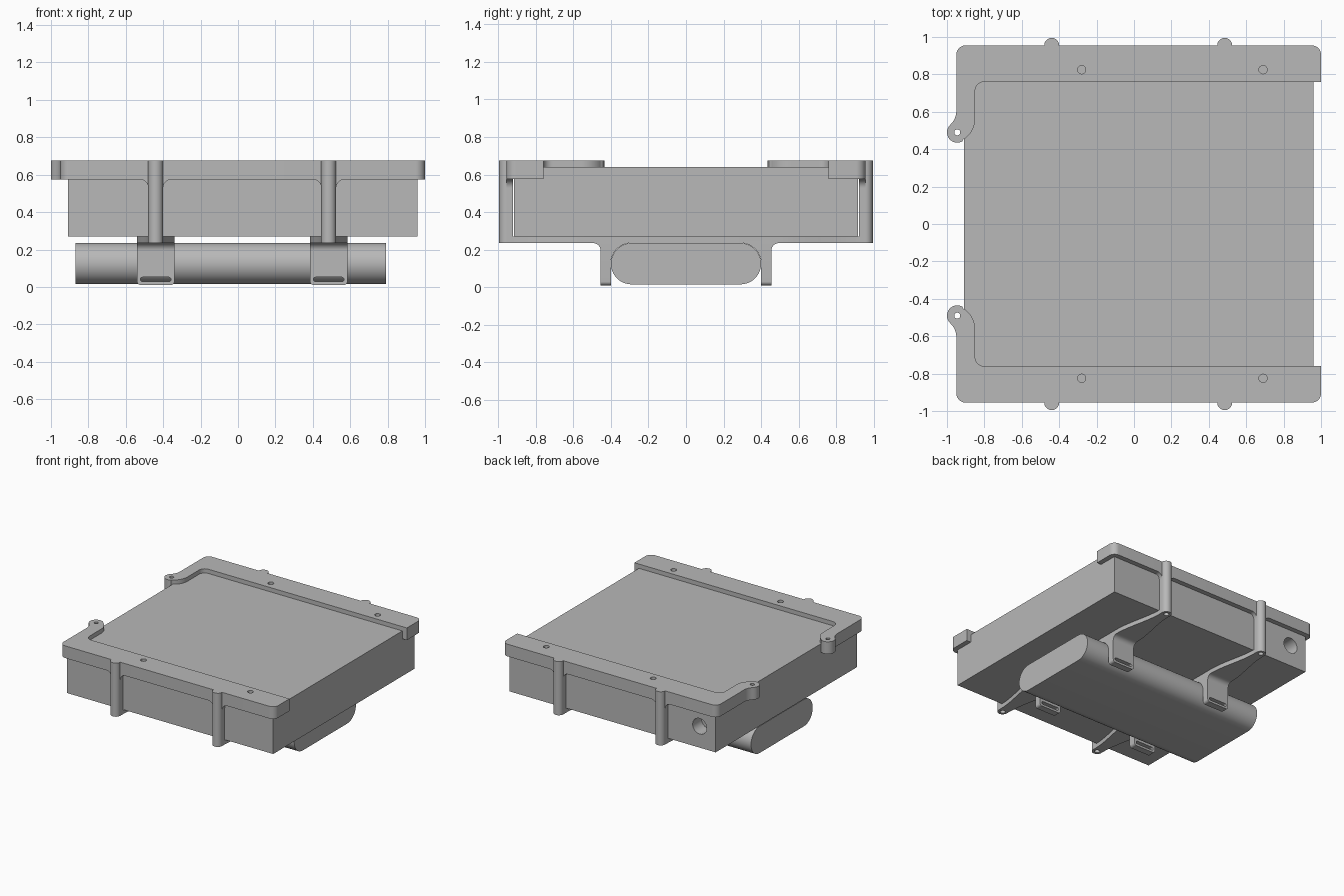
import bpy
import bmesh
from math import cos, sin, radians

cube = bpy.data.objects.get("Cube")
if cube:
    bpy.data.objects.remove(cube, do_unlink=True)

GREY = bpy.data.materials.new("plain grey")
GREY.use_nodes = True
GREY.diffuse_color = (0.48, 0.48, 0.48, 1)
GREY.node_tree.nodes["Principled BSDF"].inputs["Base Color"].default_value = (0.48, 0.48, 0.48, 1)


def arc(cx, cy, r, start, end, n=10):
    """Points along a circular arc, angles in degrees."""
    angles = [radians(start + (end - start) * i / n) for i in range(n + 1)]
    return [(cx + r * cos(a), cy + r * sin(a)) for a in angles]


def circle(cx, cy, r):
    return arc(cx, cy, r, 0, 352.5, 47)


def rect(u0, u1, v0, v1):
    return [(u0, v0), (u1, v0), (u1, v1), (u0, v1)]


def extrude(name, outline, axis, start, end):
    """Prism from a 2D outline, pushed along one axis."""
    place = {"x": lambda u, v: (start, u, v),
             "y": lambda u, v: (u, start, v),
             "z": lambda u, v: (u, v, start)}[axis]
    step = [(end - start) if axis == a else 0 for a in "xyz"]
    bm = bmesh.new()
    face = bm.faces.new([bm.verts.new(place(u, v)) for u, v in outline])
    new = bmesh.ops.extrude_face_region(bm, geom=[face])["geom"]
    verts = [g for g in new if isinstance(g, bmesh.types.BMVert)]
    bmesh.ops.translate(bm, verts=verts, vec=step)
    bmesh.ops.remove_doubles(bm, verts=bm.verts, dist=0.0001)
    bmesh.ops.recalc_face_normals(bm, faces=bm.faces)
    mesh = bpy.data.meshes.new(name)
    bm.to_mesh(mesh)
    bm.free()
    mesh.materials.append(GREY)
    obj = bpy.data.objects.new(name, mesh)
    bpy.context.collection.objects.link(obj)
    smooth(mesh)
    return obj


def smooth(mesh):
    for p in mesh.polygons:
        p.use_smooth = True
    mesh.set_sharp_from_angle(angle=radians(35))


def cut(obj, *cutters):
    """Subtract the cutters and bake the result."""
    for c in cutters:
        c.hide_render = True
        mod = obj.modifiers.new("hole", "BOOLEAN")
        mod.operation = "DIFFERENCE"
        mod.solver = "EXACT"
        mod.object = c
    deps = bpy.context.evaluated_depsgraph_get()
    mesh = bpy.data.meshes.new_from_object(obj.evaluated_get(deps))
    obj.modifiers.clear()
    obj.data = mesh
    smooth(mesh)
    for c in cutters:
        bpy.data.objects.remove(c, do_unlink=True)


# Main case with a round port in the back face
case = extrude("case", rect(-0.91, 0.96, -0.915, 0.915), "z", 0.27, 0.64)
cut(case, extrude("port_cutter", circle(-0.765, 0.446, 0.064), "y", 0.8, 1.0))

# Flat battery with rounded long sides
pill = arc(0.29, 0.125, 0.11, -90, 90, 20) + arc(-0.29, 0.125, 0.11, 90, 270, 20)
extrude("battery", pill, "x", -0.87, 0.79)

# Rail outline: straight bar, rounded corners and a hooked screw tab
rail_outline = ([(1.0, 0.76)]
                + arc(0.95, 0.905, 0.05, 0, 90)
                + arc(-0.90, 0.905, 0.05, 90, 180)
                + arc(-1.05, 0.605, 0.10, 0, -45)
                + arc(-0.945, 0.49, 0.055, 135, 300, 16)
                + arc(-0.975, 0.56, 0.125, -60, 0)
                + arc(-0.80, 0.71, 0.05, 180, 90))

POSTS = (-0.44, 0.485)

for side, label in ((-1, "front"), (1, "back")):
    # Top rail with screw holes
    rail = extrude(label + "_rail", [(x, side * y) for x, y in rail_outline], "z", 0.575, 0.675)
    cut(rail,
        extrude("tab_cutter", circle(-0.945, side * 0.49, 0.016), "z", 0.5, 0.8),
        *[extrude("screw_cutter", circle(x, side * 0.825, 0.022), "z", 0.62, 0.8)
          for x in (-0.28, 0.69)])

    for px in POSTS:
        # Upright post with a screw hole from below
        half_round = [(px + 0.04, 0.922)] + arc(px, 0.955, 0.04, 0, 180, 16) + [(px - 0.04, 0.922)]
        post = extrude(label + "_post", [(x, side * y) for x, y in half_round], "z", 0.235, 0.675)
        cut(post, extrude("post_cutter", circle(px, side * 0.955, 0.02), "z", 0.2, 0.33))

        # Curved webs joining post and rail
        for d in (-1, 1):
            web = [(px + d * 0.03, 0.58), (px + d * 0.085, 0.58)]
            web += [(px + d * (u - px), v) for u, v in arc(px + 0.085, 0.53, 0.045, 90, 180)]
            web += [(px + d * 0.03, 0.53)]
            extrude(label + "_web", web, "y", side * 0.922, side * 0.955)

        # Strap clip hanging beside the battery, with a slot
        clip_outline = (arc(px - 0.08, 0.03, 0.02, 180, 270) + arc(px + 0.08, 0.03, 0.02, 270, 360)
                        + [(px + 0.1, 0.25), (px - 0.1, 0.25)])
        clip = extrude(label + "_clip", clip_outline, "y", side * 0.40, side * 0.455)
        slot = (arc(px + 0.07, 0.04, 0.012, -90, 90) + arc(px - 0.07, 0.04, 0.012, 90, 270))
        cut(clip, extrude("slot_cutter", slot, "y", side * 0.3, side * 0.5))

        # Inner saddle against the battery and outer fillet under the arm
        saddle = arc(0.29, 0.125, 0.111, 0, 90) + [(0.29, 0.245), (0.41, 0.245), (0.41, 0.125)]
        fillet = arc(0.495, 0.195, 0.04, 180, 90) + [(0.495, 0.24), (0.45, 0.24), (0.45, 0.195)]
        for part, shape in (("_saddle", saddle), ("_fillet", fillet)):
            extrude(label + part, [(side * y, z) for y, z in shape], "x", px - 0.1, px + 0.1)

# Cross arms under the case, narrow at the posts and wide over the battery
for px in POSTS:
    edge = []
    for i in range(13):
        t = i / 12
        edge.append((0.04 + 0.06 * t * t * (3 - 2 * t), 0.93 - 0.44 * t))
    right = [(px + w, y) for w, y in edge] + [(px + w, -y) for w, y in reversed(edge)]
    left = [(2 * px - x, y) for x, y in reversed(right)]
    extrude("cross_arm", right + left, "z", 0.235, 0.27)
